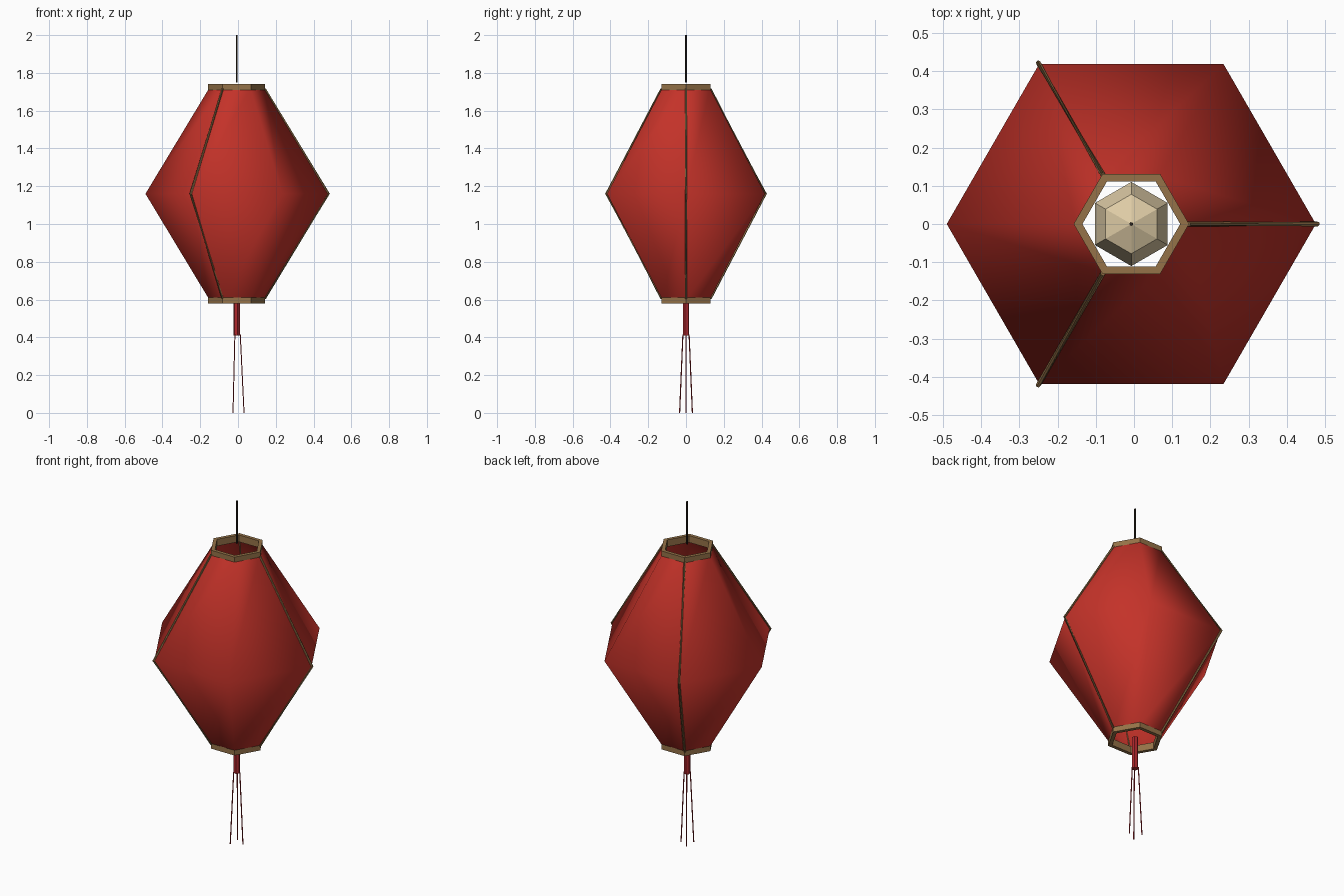
import bpy, math
from mathutils import Vector

if "Cube" in bpy.data.objects:
    bpy.data.objects.remove(bpy.data.objects["Cube"])

CX = -0.007  # lantern axis (ribs stick out on +x, so the axis sits slightly left)


def material(name, rgb):
    m = bpy.data.materials.new(name)
    m.diffuse_color = (*rgb, 1)
    m.use_nodes = True
    m.node_tree.nodes["Principled BSDF"].inputs["Base Color"].default_value = m.diffuse_color
    return m


RED = material("red_paper", (0.55, 0.032, 0.022))
WOOD = material("brown_wood", (0.30, 0.17, 0.065))
CREAM = material("cream_bulb", (0.73, 0.60, 0.38))
CORD = material("dark_cord", (0.025, 0.018, 0.012))
CRIMSON = material("crimson_thread", (0.42, 0.02, 0.025))


def make(name, verts, faces, mat, smooth=False):
    me = bpy.data.meshes.new(name)
    me.from_pydata([tuple(v) for v in verts], [], faces)
    me.materials.append(mat)
    for p in me.polygons:
        p.use_smooth = smooth
    ob = bpy.data.objects.new(name, me)
    bpy.context.collection.objects.link(ob)
    return ob


def polar(r, a, z):
    return Vector((CX + r * math.cos(a), r * math.sin(a), z))


def lathe(name, profile, mat, sides=6, turn=0.0, closed=False, smooth=False):
    """Spin (radius, z) points; closed joins the last ring to the first."""
    n = len(profile)
    verts = [polar(r, turn + 2 * math.pi * i / sides, z)
             for r, z in profile for i in range(sides)]
    faces = []
    for k in range(n if closed else n - 1):
        a, b = k * sides, (k + 1) % n * sides
        for i in range(sides):
            j = (i + 1) % sides
            faces.append((a + i, a + j, b + j, b + i))
    return make(name, verts, faces, mat, smooth)


def tube(name, points, radius, mat, sides=6):
    """Thin capped rod following a few points."""
    pts = [Vector(p) for p in points]
    verts, faces = [], []
    for k, p in enumerate(pts):
        d = (pts[min(k + 1, len(pts) - 1)] - pts[max(k - 1, 0)]).normalized()
        u = d.orthogonal() if abs(d.z) > 0.9999 else d.cross(Vector((0, 0, 1)))
        u.normalize()
        v = d.cross(u)
        for i in range(sides):
            a = 2 * math.pi * i / sides
            verts.append(p + radius * (u * math.cos(a) + v * math.sin(a)))
    for k in range(len(pts) - 1):
        for i in range(sides):
            j = (i + 1) % sides
            faces.append((k * sides + i, k * sides + j,
                          (k + 1) * sides + j, (k + 1) * sides + i))
    faces.append(tuple(reversed(range(sides))))
    faces.append(tuple(range((len(pts) - 1) * sides, len(pts) * sides)))
    return make(name, verts, faces, mat)


# Six-sided paper shade, open at both ends, softly shaded
lathe("paper_shade", [(0.145, 0.60), (0.483, 1.16), (0.145, 1.72)], RED, smooth=True)

# Wooden hexagonal rims
for name, z in (("bottom_rim", 0.58), ("top_rim", 1.70)):
    lathe(name, [(0.151, z), (0.151, z + 0.04), (0.128, z + 0.04), (0.128, z)],
          WOOD, closed=True)

# Ribs on every second corner
for i in range(3):
    a = 2 * math.pi * i / 3
    tube(f"rib_{i + 1}", [polar(0.149, a, 0.605), polar(0.487, a, 1.16),
                          polar(0.149, a, 1.715)], 0.0065, WOOD)

# Faceted bulb inside
R = 0.11
lathe("bulb", [(max(R * math.sin(t), 0.0005), 1.16 - R * math.cos(t))
               for t in (k * math.pi / 4 for k in range(5))],
      CREAM, turn=math.pi / 6)

# Hanging cord
tube("hanging_cord", [(CX, 0, 1.75), (CX, 0, 2.0)], 0.005, CORD)

# Tassel knot and its three threads
tube("tassel_knot", [(CX, 0, 0.41), (CX, 0, 0.60)], 0.0175, CRIMSON)
for i in range(3):
    a = 2 * math.pi * i / 3
    tube(f"tassel_thread_{i + 1}", [polar(0.019, a, 0.415), polar(0.039, a, 0.0)],
         0.003, CRIMSON)
